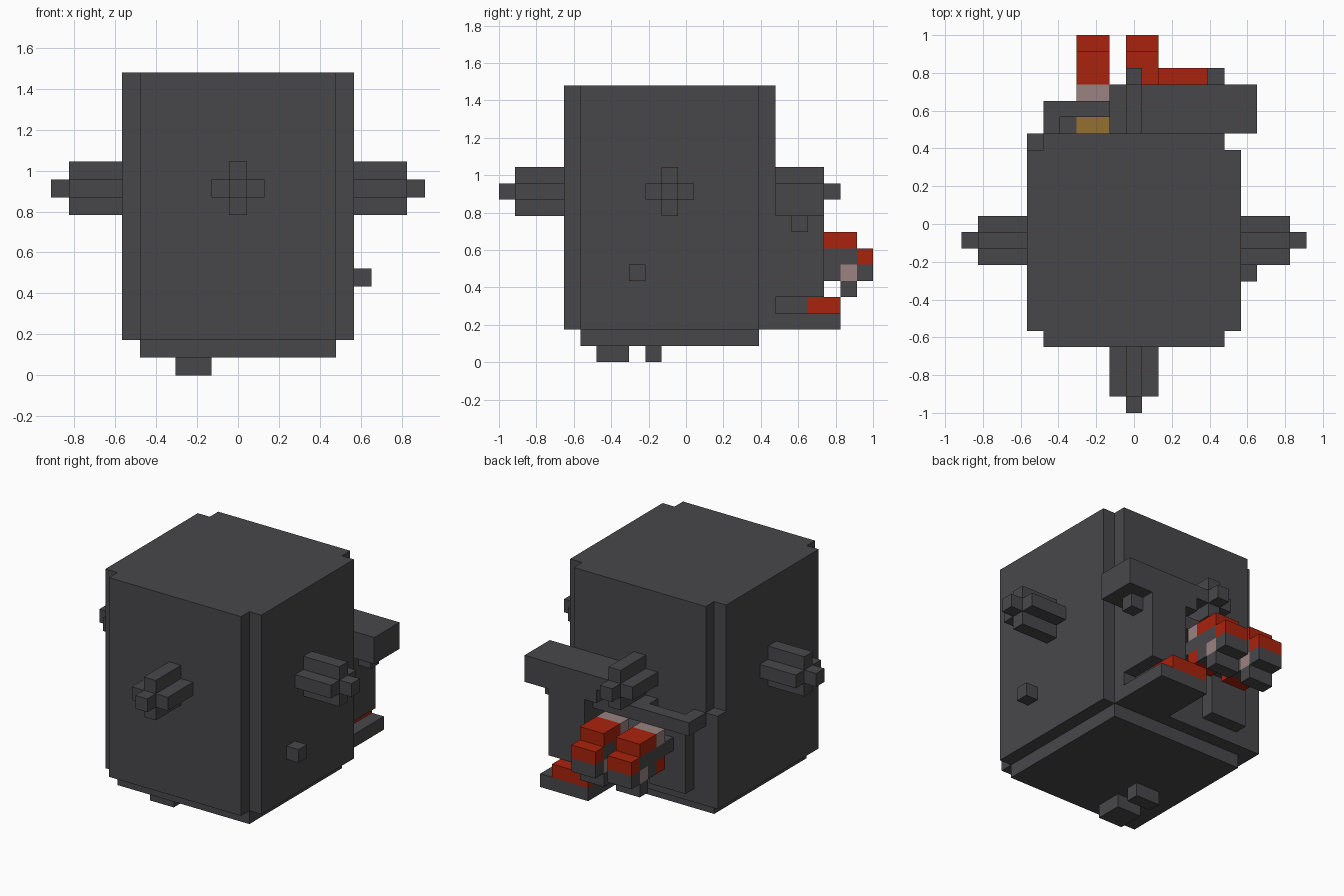
import bpy
import bmesh
from mathutils import Vector

U = 2 / 23  # edge of one cube unit

old = bpy.data.objects.get("Cube")
if old:
    bpy.data.objects.remove(old, do_unlink=True)


def material(name, rgb):
    m = bpy.data.materials.new(name)
    m.use_nodes = True
    m.diffuse_color = (*rgb, 1)
    m.node_tree.nodes["Principled BSDF"].inputs["Base Color"].default_value = (*rgb, 1)
    return m


CHARCOAL = material("charcoal", (0.064, 0.063, 0.068))
RED = material("red", (0.40, 0.016, 0.004))
PINK = material("dusty pink", (0.32, 0.225, 0.22))
GOLD = material("gold", (0.30, 0.16, 0.034))


def prism(name, profile, axis, low, high, mat=CHARCOAL):
    """Extrude a flat outline along an axis; sizes are in cube units."""
    bm = bmesh.new()
    points = []
    for p in profile:
        co = list(p)
        co.insert(axis, low)
        points.append(bm.verts.new(Vector(co) * U))
    face = bm.faces.new(points)
    out = bmesh.ops.extrude_face_region(bm, geom=[face])
    move = Vector((0, 0, 0))
    move[axis] = (high - low) * U
    bmesh.ops.translate(bm, vec=move, verts=[v for v in out["geom"] if isinstance(v, bmesh.types.BMVert)])
    bmesh.ops.recalc_face_normals(bm, faces=bm.faces)
    mesh = bpy.data.meshes.new(name)
    bm.to_mesh(mesh)
    bm.free()
    mesh.materials.append(mat)
    ob = bpy.data.objects.new(name, mesh)
    bpy.context.collection.objects.link(ob)
    return ob


def box(name, xs, ys, zs, mat=CHARCOAL):
    (a, b), (c, d) = xs, ys
    return prism(name, [(a, c), (b, c), (b, d), (a, d)], 2, *zs, mat)


def cross(cx, cy):
    """Outline of a plus sign, three units wide."""
    pts = []
    for sx, sy in ((1, 1), (-1, 1), (-1, -1), (1, -1)):
        corner = [(1.5, .5), (.5, .5), (.5, 1.5)]
        if sx * sy < 0:
            corner.reverse()
        pts += [(cx + sx * x, cy + sy * y) for x, y in corner]
    return pts


def nozzle(name, axis, centre, root, direction):
    """Plus-shaped spike with a single cube at its tip."""
    end = root + 3 * direction
    prism(name, cross(*centre), axis, root, end)
    a, b = centre
    square = [(a + i, b + j) for i, j in ((-.5, -.5), (.5, -.5), (.5, .5), (-.5, .5))]
    prism(name + "_tip", square, axis, end, end + direction)


# Main body with notched upright edges
body = [(-5.5, -7.5), (5.5, -7.5), (5.5, -6.5), (6.5, -6.5), (6.5, 4.5), (5.5, 4.5),
        (5.5, 5.5), (-5.5, 5.5), (-5.5, 4.5), (-6.5, 4.5), (-6.5, -6.5), (-5.5, -6.5)]
prism("body", body, 2, 2, 17)
box("base_plate", (-5.5, 5.5), (-6.5, 4.5), (1, 2))
box("corner_post", (-6.5, -5.5), (4.5, 5.5), (2, 9))
box("front_foot", (-3.5, -1.5), (-5.5, -3.5), (0, 1))
box("rear_foot", (-3.5, -1.5), (-2.5, -1.5), (0, 1))
box("side_stud", (6.5, 7.5), (-3.5, -2.5), (5, 6))

# Spikes on all four sides
nozzle("front_spike", 1, (0, 10.5), -7.5, -1)
nozzle("back_spike", 1, (0, 10.5), 5.5, 1)
nozzle("left_spike", 0, (-1, 10.5), 6.5, 1)
nozzle("right_spike", 0, (-1, 10.5), -6.5, -1)

# Frame around the rear opening
box("upper_slab", (1.5, 7.5), (5.5, 8.5), (9, 11))
box("slab_stud", (5.5, 6.5), (6.5, 7.5), (8, 9))
box("side_wall", (2.5, 5.5), (5.5, 8.5), (4, 9))
ledge = [(-5.5, 5.5), (-4.5, 5.5), (-4.5, 6.5), (-1.5, 6.5),
         (-1.5, 5.5), (2.5, 5.5), (2.5, 7.5), (-5.5, 7.5)]
prism("ledge", ledge, 2, 8, 9)
box("inner_panel", (-4.5, -1.5), (5.5, 6.5), (3, 8))
box("gold_inlay", (-3.5, -1.5), (5.5, 6.5), (8, 8.08), GOLD)

# Lower tray with its red pad
box("tray", (1.5, 5.5), (5.5, 9.5), (2, 3))
box("tray_block", (1.5, 4.5), (5.5, 7.5), (3, 4))
box("tray_pad", (1.5, 4.5), (7.5, 9.5), (3, 4), RED)

# Two matching claws reaching out of the opening
claw = [("root", (5.5, 7.5), (6, 7), CHARCOAL),
        ("heel", (7.5, 8.5), (5, 6), RED),
        ("core", (7.5, 8.5), (6, 7), CHARCOAL),
        ("knuckle", (7.5, 8.5), (7, 8), PINK),
        ("palm", (8.5, 9.5), (5, 7), CHARCOAL),
        ("top", (8.5, 10.5), (7, 8), RED),
        ("middle", (9.5, 10.5), (6, 7), CHARCOAL),
        ("pad", (9.5, 10.5), (5, 6), PINK),
        ("underside", (9.5, 10.5), (4, 5), CHARCOAL),
        ("toe_top", (10.5, 11.5), (6, 7), RED),
        ("toe", (10.5, 11.5), (5, 6), CHARCOAL)]
for side, x in (("right", -3.5), ("left", -0.5)):
    for part, ys, zs, mat in claw:
        box(f"{side}_claw_{part}", (x, x + 2), ys, zs, mat)
